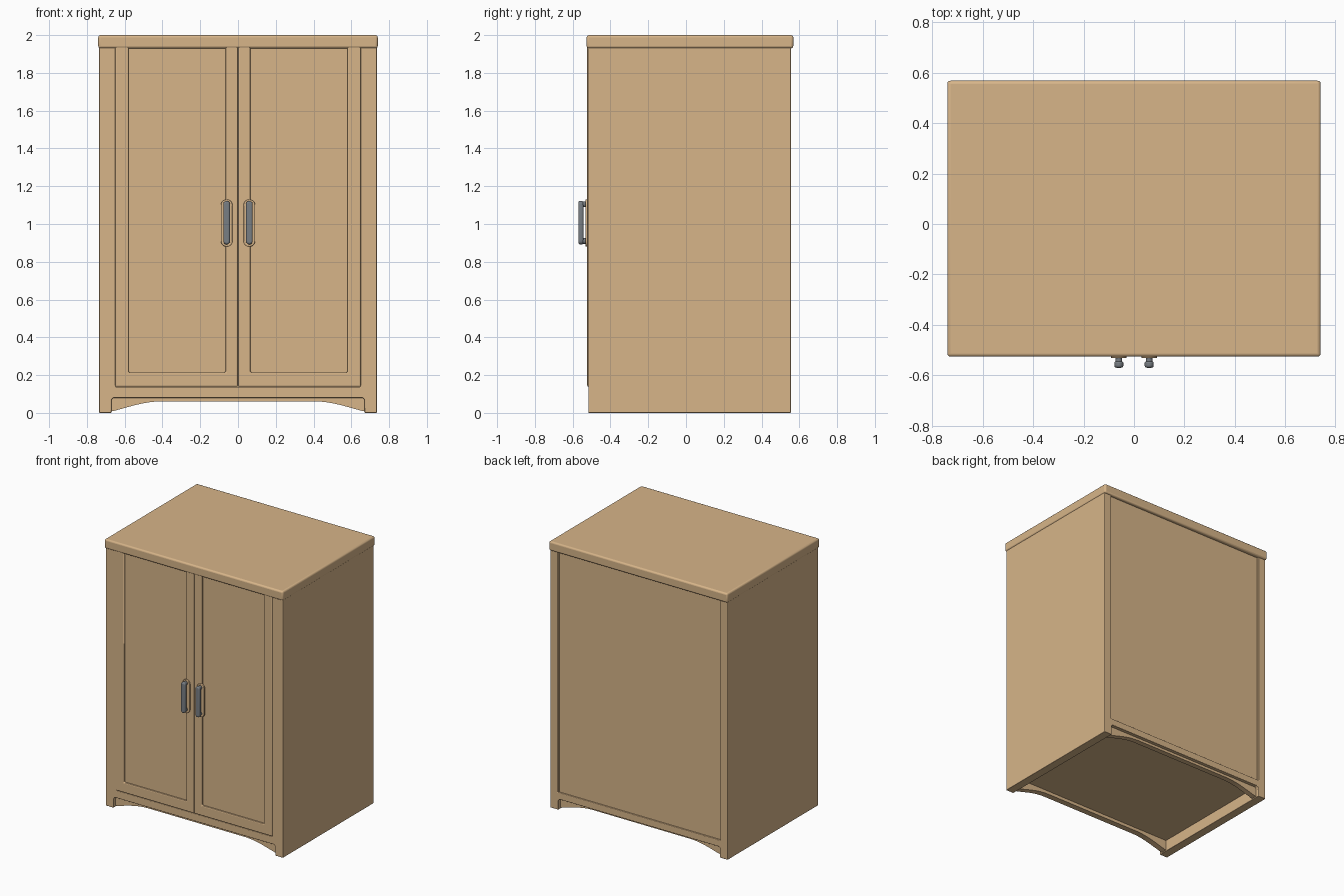
import bpy, bmesh, math

if "Cube" in bpy.data.objects:
    bpy.data.objects.remove(bpy.data.objects["Cube"])


def material(name, rgb):
    m = bpy.data.materials.new(name)
    m.diffuse_color = (*rgb, 1)
    m.use_nodes = True
    m.node_tree.nodes["Principled BSDF"].inputs["Base Color"].default_value = m.diffuse_color
    return m


WOOD = material("light wood", (0.68, 0.46, 0.25))
METAL = material("grey metal", (0.19, 0.21, 0.23))


def prism(name, outline, y0, y1, bevel=0.006, mat=WOOD):
    """Extrude an (x, z) outline from y0 to y1 and round its edges."""
    bm = bmesh.new()
    face = bm.faces.new([bm.verts.new((x, y0, z)) for x, z in outline])
    new = bmesh.ops.extrude_face_region(bm, geom=[face])["geom"]
    bmesh.ops.translate(bm, vec=(0, y1 - y0, 0),
                        verts=[v for v in new if isinstance(v, bmesh.types.BMVert)])
    bmesh.ops.recalc_face_normals(bm, faces=bm.faces)
    me = bpy.data.meshes.new(name)
    bm.to_mesh(me)
    bm.free()
    ob = bpy.data.objects.new(name, me)
    bpy.context.collection.objects.link(ob)
    me.materials.append(mat)
    if bevel:
        mod = ob.modifiers.new("bevel", 'BEVEL')
        mod.width, mod.segments, mod.limit_method = bevel, 3, 'ANGLE'
        mod.angle_limit = math.radians(40)
    bpy.ops.object.select_all(action='DESELECT')
    ob.select_set(True)
    bpy.context.view_layer.objects.active = ob
    bpy.ops.object.shade_smooth_by_angle(angle=math.radians(40))
    return ob


def rect(x0, x1, z0, z1):
    return [(x0, z0), (x1, z0), (x1, z1), (x0, z1)]


def capsule(cx, z0, z1, r, n=10):
    """Upright rounded-end outline."""
    top = [(cx + r * math.cos(math.pi * i / n), z1 - r + r * math.sin(math.pi * i / n)) for i in range(n + 1)]
    return top + [(2 * cx - x, z0 + z1 - z) for x, z in top]


def frame(name, half_open, z_open, y0, y1):
    """Full-width frame: feet and notch below, opening above."""
    right = [(half_open, z_open), (half_open, 1.94), (0.735, 1.94), (0.735, 0),
             (0.67, 0), (0.67, 0.07), (0.66, 0.08)]
    prism(name, right + [(-x, z) for x, z in reversed(right)], y0, y1, 0.004)


def apron(name, y0, y1):
    """Set-back rail with an arched lower edge."""
    arc = []
    for i in range(13):
        t = i / 12
        arc.append((0.68 - 0.28 * t, 0.006 + 0.055 * math.sin(t * math.pi / 2) ** 1.2))
    pts = [(0.68, 0.12)] + arc + [(-x, z) for x, z in reversed(arc)] + [(-0.68, 0.12)]
    prism(name, pts, y0, y1, 0)


# Carcass
frame("front_frame", 0.645, 0.135, -0.517, -0.47)
frame("back_frame", 0.675, 0.13, 0.52, 0.556)
prism("back_panel", rect(-0.70, 0.70, 0.09, 1.94), 0.51, 0.543, 0)
prism("floor", rect(-0.68, 0.68, 0.085, 0.12), -0.49, 0.53, 0)
apron("front_apron", -0.495, -0.45)
apron("back_apron", 0.49, 0.53)
prism("top", rect(-0.74, 0.74, 1.93, 2.0), -0.526, 0.568, 0.012)

# Mirrored sides, doors and handles
for s, side in ((-1, "left"), (1, "right")):
    prism(side + "_side", rect(*sorted((s * 0.67, s * 0.735)), 0, 1.94), -0.515, 0.553, 0.004)
    u = [(0.001, 0.14), (0.65, 0.14), (0.65, 1.94), (0.58, 1.94),
         (0.58, 0.215), (0.065, 0.215), (0.065, 1.94), (0.001, 1.94)]
    prism(side + "_door_frame", [(s * x, z) for x, z in u], -0.523, -0.48, 0.006)
    prism(side + "_door_panel", rect(*sorted((s * 0.04, s * 0.6)), 0.19, 1.94), -0.508, -0.485, 0)
    cx = s * 0.06
    prism(side + "_handle_plate", capsule(cx, 0.88, 1.13, 0.031), -0.532, -0.518, 0.004)
    prism(side + "_handle_bar", capsule(cx, 0.892, 1.122, 0.018), -0.57, -0.543, 0.009, METAL)
    for z, end in ((0.91, "lower"), (1.104, "upper")):
        prism(side + "_handle_" + end + "_post", capsule(cx, z - 0.015, z + 0.015, 0.013),
              -0.55, -0.528, 0, METAL)
